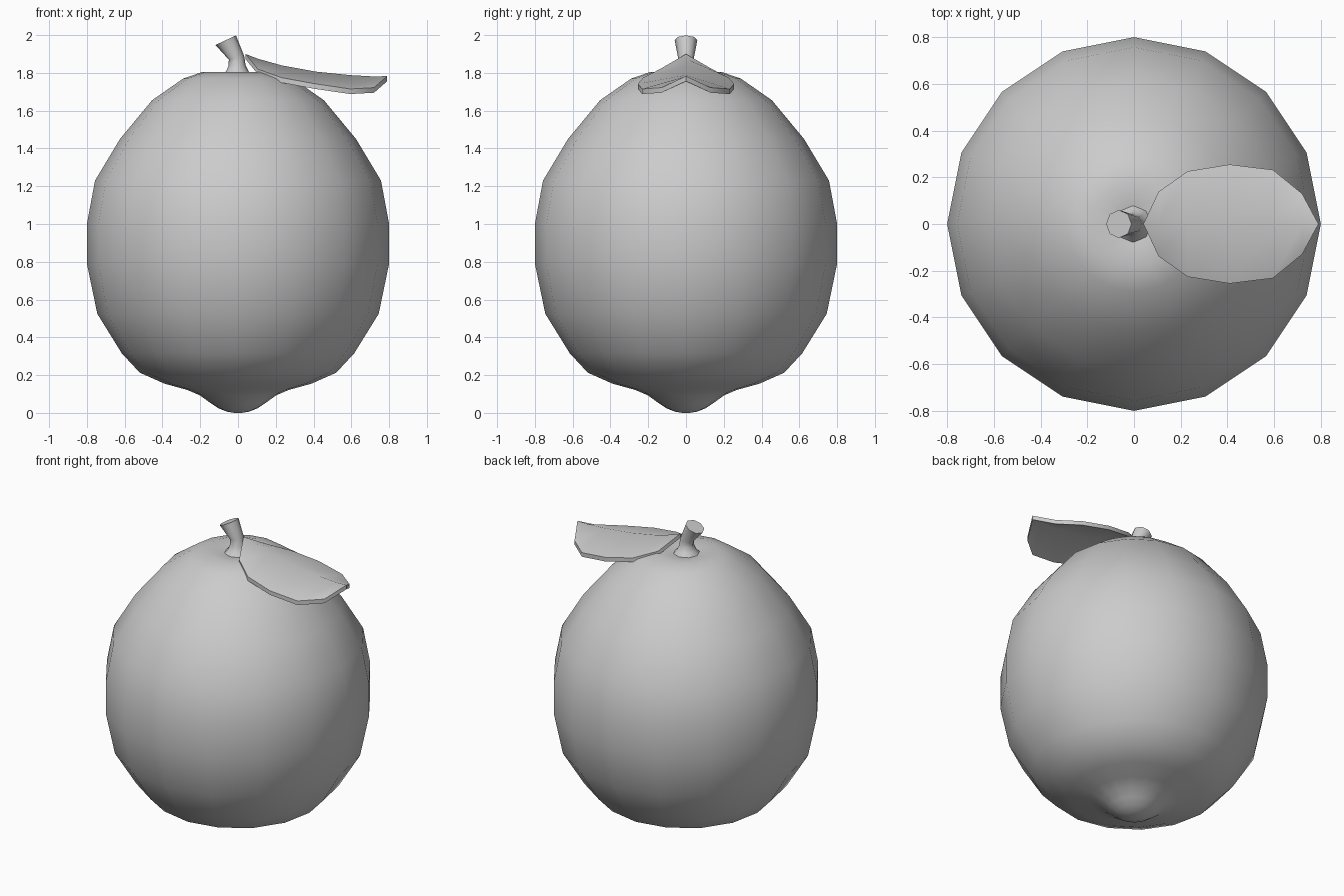
import bpy, bmesh
from math import cos, sin, pi, radians

if "Cube" in bpy.data.objects:
    bpy.data.objects.remove(bpy.data.objects["Cube"])


def finish(name, bm, angle=60):
    bmesh.ops.recalc_face_normals(bm, faces=bm.faces[:])
    mesh = bpy.data.meshes.new(name)
    bm.to_mesh(mesh)
    bm.free()
    obj = bpy.data.objects.new(name, mesh)
    bpy.context.collection.objects.link(obj)
    bpy.ops.object.select_all(action='DESELECT')
    obj.select_set(True)
    bpy.context.view_layer.objects.active = obj
    bpy.ops.object.shade_smooth_by_angle(angle=radians(angle))
    return obj


def tube(name, rings, sides, angle=60):
    """Skin of rings given as (centre x, z, radius, tilt in degrees), capped."""
    bm = bmesh.new()
    loops = []
    for cx, z, r, tilt in rings:
        t = radians(tilt)
        loops.append([bm.verts.new((cx + r * cos(a) * cos(t), r * sin(a),
                                    z + r * cos(a) * sin(t)))
                      for a in (2 * pi * i / sides for i in range(sides))])
    for a, b in zip(loops, loops[1:]):
        for i in range(sides):
            j = (i + 1) % sides
            bm.faces.new((a[i], a[j], b[j], b[i]))
    bm.faces.new(loops[0])
    bm.faces.new(loops[-1])
    return finish(name, bm, angle)


# Fruit body: 16-sided lathe with a nub below and a shallow dimple on top
profile = [(0.02, 0.0), (0.06, 0.007), (0.105, 0.025), (0.15, 0.055),
           (0.20, 0.092), (0.27, 0.122), (0.39, 0.155), (0.52, 0.213),
           (0.615, 0.315), (0.745, 0.525), (0.80, 0.79), (0.80, 1.0),
           (0.757, 1.23), (0.625, 1.45), (0.455, 1.655), (0.29, 1.77),
           (0.185, 1.806), (0.08, 1.788), (0.02, 1.78)]
tube("fruit_body", [(0, z, r, 0) for r, z in profile], 16, 80)

# Bent stem flaring at both ends
tube("stem", [(-0.005, 1.775, 0.09, 0), (-0.003, 1.808, 0.06, 0),
              (-0.005, 1.84, 0.045, 3), (-0.008, 1.88, 0.042, 14),
              (-0.065, 1.973, 0.06, 25)], 8)

# Leaf: sections as (x, half width, midrib z, edge z), drooping to both sides
sections = [(0.105, 0.138, 1.875, 1.82), (0.23, 0.226, 1.84, 1.775),
            (0.41, 0.255, 1.807, 1.742), (0.595, 0.232, 1.788, 1.715),
            (0.72, 0.13, 1.781, 1.722)]
bm = bmesh.new()
base = bm.verts.new((0.04, 0, 1.90))
tip = bm.verts.new((0.79, 0, 1.783))
mid = [bm.verts.new((x, 0, m)) for x, w, m, e in sections]
for s in (1, -1):
    edge = [bm.verts.new((x, s * w, e)) for x, w, m, e in sections]
    bm.faces.new((base, mid[0], edge[0])[::s])
    bm.faces.new((mid[-1], tip, edge[-1])[::s])
    for i in range(len(mid) - 1):
        bm.faces.new((mid[i], mid[i + 1], edge[i + 1], edge[i])[::s])
bmesh.ops.recalc_face_normals(bm, faces=bm.faces[:])
if sum(f.normal.z for f in bm.faces) < 0:
    bmesh.ops.reverse_faces(bm, faces=bm.faces[:])
# Underside copy of the blade joined by a rim gives the leaf its thickness
top = bm.faces[:]
rim = [e for e in bm.edges if e.is_boundary]
dup = bmesh.ops.duplicate(bm, geom=bm.verts[:] + bm.edges[:] + top)
under = [g for g in dup["geom"] if isinstance(g, bmesh.types.BMVert)]
bmesh.ops.translate(bm, verts=under, vec=(0, 0, -0.027))
bmesh.ops.bridge_loops(bm, edges=rim + [dup["edge_map"][e] for e in rim])
finish("leaf", bm, 50)
